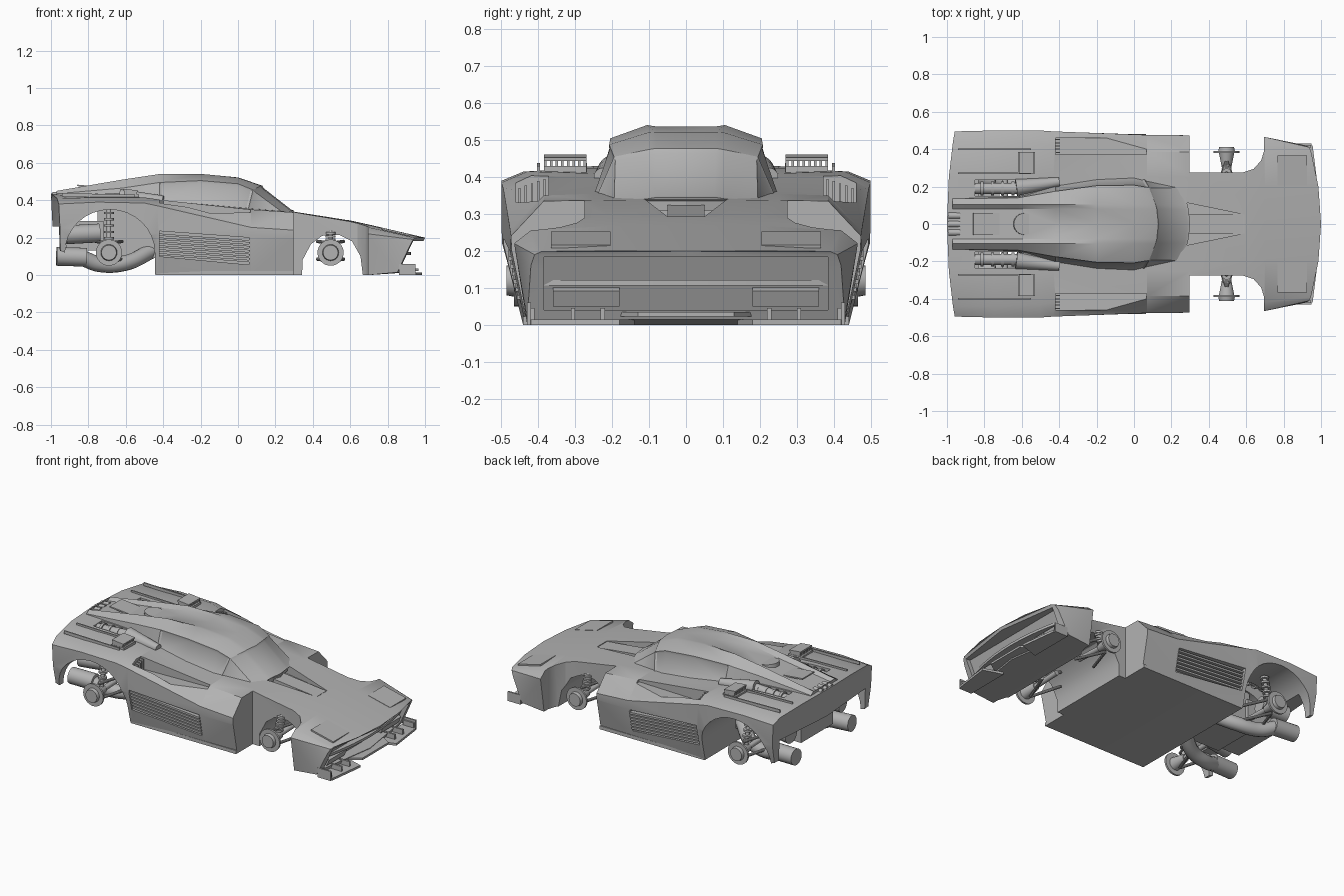
import bpy, bmesh, math
from mathutils import Vector, Matrix

cube = bpy.data.objects.get("Cube")
if cube:
    bpy.data.objects.remove(cube)

grey = bpy.data.materials.new("plain grey")
grey.use_nodes = True
grey.diffuse_color = (0.45, 0.45, 0.45, 1)
grey.node_tree.nodes["Principled BSDF"].inputs["Base Color"].default_value = (0.45, 0.45, 0.45, 1)
parts = []


def finish(bm, name, part=True):
    bmesh.ops.remove_doubles(bm, verts=bm.verts, dist=0.0002)
    bmesh.ops.recalc_face_normals(bm, faces=bm.faces)
    mesh = bpy.data.meshes.new(name)
    bm.to_mesh(mesh)
    bm.free()
    mesh.materials.append(grey)
    ob = bpy.data.objects.new(name, mesh)
    bpy.context.collection.objects.link(ob)
    if part:
        parts.append(ob)
    return ob


def box(name, x, y, z, tilt=0, part=True):
    """Box from ranges, tilted about the y axis."""
    bm = bmesh.new()
    r = (x, y, z)
    size = [b - a for a, b in r]
    mid = [(a + b) / 2 for a, b in r]
    bmesh.ops.create_cube(bm, size=1, matrix=Matrix.Translation(mid)
                          @ Matrix.Rotation(tilt, 4, "Y") @ Matrix.Diagonal((*size, 1)))
    return finish(bm, name, part)


def prism(name, pts, axis, lo, hi, part=True):
    """Outline in (x, z) pushed along y, or in (x, y) pushed along z."""
    bm = bmesh.new()
    place = (lambda p, t: (p[0], t, p[1])) if axis == "y" else (lambda p, t: (p[0], p[1], t))
    face = bm.faces.new([bm.verts.new(place(p, lo)) for p in pts])
    top = bmesh.ops.extrude_face_region(bm, geom=[face])["geom"]
    shift = Vector(place((0, 0), hi - lo))
    bmesh.ops.translate(bm, vec=shift, verts=[v for v in top if isinstance(v, bmesh.types.BMVert)])
    return finish(bm, name, part)


def rod(name, a, b, r, r2=None, seg=24):
    a, b = Vector(a), Vector(b)
    bm = bmesh.new()
    turn = (b - a).to_track_quat("Z", "Y").to_matrix().to_4x4()
    bmesh.ops.create_cone(bm, cap_ends=True, segments=seg, radius1=r, radius2=r if r2 is None else r2,
                          depth=(b - a).length, matrix=Matrix.Translation((a + b) / 2) @ turn)
    return finish(bm, name)


def loft(stations, warp):
    """Closed symmetric skin; each station is x plus half-section points from floor to top."""
    bm = bmesh.new()
    for s in (1, -1):
        def vert(k, y, z):
            return bm.verts.new((warp(k, stations[k][0], y, z), s * y, z))
        rings = [[vert(k, *p) for p in st[1]] for k, st in enumerate(stations)]
        for a, b in zip(rings, rings[1:]):
            for i in range(len(a) - 1):
                bm.faces.new((a[i], a[i + 1], b[i + 1], b[i]))
        for k in (0, len(rings) - 1):
            ring = rings[k]
            mid = [vert(k, 0, v.co.z) for v in ring]
            for i in range(len(ring) - 1):
                bm.faces.new((ring[i], ring[i + 1], mid[i + 1], mid[i]))
    bmesh.ops.remove_doubles(bm, verts=bm.verts, dist=0.0002)
    bmesh.ops.dissolve_degenerate(bm, edges=bm.edges, dist=0.0002)
    bmesh.ops.recalc_face_normals(bm, faces=bm.faces)
    return bm


def cut(target, cutter):
    mod = target.modifiers.new("cut", "BOOLEAN")
    mod.operation, mod.solver, mod.object = "DIFFERENCE", "EXACT", cutter
    bpy.context.view_layer.objects.active = target
    bpy.ops.object.modifier_apply(modifier=mod.name)
    bpy.data.objects.remove(cutter)


# Body shell: x, sill, waist, shoulder, fender top, deck, centre height
rows = [
    (-1.0, (.47, .13), (.495, .25), (.495, .38), (.44, .41), (.25, .43), .435),
    (-.75, (.46, .05), (.5, .22), (.5, .39), (.44, .415), (.25, .425), .43),
    (-.5, (.45, .02), (.5, .22), (.5, .385), (.43, .415), (.25, .41), .42),
    (-.43, (.44, 0), (.495, .22), (.495, .37), (.42, .405), (.25, .4), .41),
    (.07, (.435, 0), (.477, .2), (.476, .255), (.385, .35), (.25, .355), .36),
    (.3, (.43, 0), (.472, .2), (.474, .24), (.385, .335), (.25, .337), .34),
    (.6, (.43, 0), (.465, .2), (.468, .235), (.4, .28), (.2, .29), .292),
    (.7, (.43, 0), (.462, .2), (.465, .22), (.42, .255), (.2, .268), .27),
    (1.0, (.43, .015), (.42, .16), (.41, .19), (.39, .199), (.2, .2), .2),
]
skin = [(r[0], [(0, r[1][1]), *r[1:6], (0, r[6])]) for r in rows]


def body_warp(k, x, y, z):
    if k == 0:
        return x + .16 * y * y + (.43 - z) * .05
    return x - .35 * y * y + .45 * (z - .2) if k == len(skin) - 1 else x


bm = loft(skin, body_warp)
bmesh.ops.triangulate(bm, faces=bm.faces)
body = finish(bm, "body_shell")

# Wheel arches, open tail, front track cutaways, nose mouth
rear_arch = [(-.925, -.1)] + [(-.685 + .24 * math.cos(a), .12 + .23 * math.sin(a))
                              for a in [math.pi * (1 - i / 16) for i in range(17)]] + [(-.445, -.1)]
front_arch = [(.34, -.1), (.345, .08), (.39, .165), (.45, .21), (.54, .215), (.61, .18), (.655, .1), (.68, -.1)]
cut(body, prism("cutter", rear_arch, "y", -.7, .7, False))
cut(body, prism("cutter", front_arch, "y", -.7, .7, False))
cut(body, box("cutter", (-1.2, -.85), (-.43, .43), (-.1, .26), 0, False))
cut(body, prism("cutter", [(.842, .04), (.908, .183), (1.2, .183), (1.2, .04)], "y", -.385, .385, False))
for s in (1, -1):
    plan = [(.296, .275), (.58, .275), (.64, .295), (.68, .34), (.695, .39), (.695, .7), (.296, .7)]
    cut(body, prism("cutter", [(x, s * y) for x, y in plan], "z", -.2, .6, False))

    def span(a, b):
        return min(s * a, s * b), max(s * a, s * b)
    cut(body, prism("cutter", [(-.42, .1), (.06, .055), (.06, .2), (-.42, .235)], "y", *span(.435, .7), False))
    cut(body, prism("cutter", [(.068, .335), (-.42, .325), (-.42, .6), (.068, .6)], "y", *span(.372, .46), False))
    cut(body, box("cutter", (-.85, -.6), span(.15, .235), (.3, .6), 0, False))
# Hood channel
channel = [(.25, -.12), (.59, -.05), (.59, .05), (.25, .12)]
cut(body, prism("cutter", channel, "z", .288, .6, False))
prism("hood_channel_floor", [(x, y * .98) for x, y in channel], "z", .27, .289)
prism("hood_ramp", [(.25, .328), (.585, .291), (.585, .28), (.25, .28)], "y", -.05, .05)

# Canopy with roof ridges running into the tail spine
# x, base half width, base z, top half width, top z, ridge z, centre z
caps = [
    (-.97, .14, .39, .135, .435, .45, .435), (-.62, .15, .39, .14, .465, .51, .485),
    (-.42, .215, .38, .175, .495, .54, .52), (-.2, .25, .36, .205, .505, .541, .537),
    (0, .26, .34, .208, .488, .52, .522), (.13, .25, .33, .195, .455, .474, .478),
    (.3, .22, .31, .2, .335, .341, .345)]
shape = [(x, [(0, zb), (wb, zb), (wt, zt), (.105, zr), (.08, zc), (0, zc)])
         for x, wb, zb, wt, zt, zr, zc in caps]
bm = loft(shape, lambda k, x, y, z: x - (1.3 * y * y if k >= 5 else 0))
bm.normal_update()
glass = [f for f in bm.faces if f.normal.z > .3 and f.calc_center_median().x > .12]
bmesh.ops.inset_region(bm, faces=glass, thickness=.014, depth=-.006)
bm.normal_update()
sides = [f for f in bm.faces if abs(f.normal.y) > .6 and -.35 < f.calc_center_median().x < .1 and f.calc_area() > .005]
bmesh.ops.inset_region(bm, faces=sides, thickness=.015, depth=-.006)
finish(bm, "canopy")

# Spine hatch and filler cap
box("spine_hatch", (-.86, -.56), (-.06, .06), (.462, .47), .09)
rod("filler_cap", (-.59, 0, .46), (-.585, 0, .498), .058)

# Nose: divider bar, splitter
lip = [(.925 - .35 * y * y, y) for y in [i * .077 - .385 for i in range(11)]]
prism("mouth_divider", [(.82, -.385)] + lip + [(.82, .385)], "z", .106, .122)
prism("splitter_centre", [(.86, -.2), (.965, -.13), (.965, .13), (.86, .2)], "z", .022, .035)

for s in (1, -1):
    def span(a, b):
        return min(s * a, s * b), max(s * a, s * b)
    wing = [(.86, .14), (.985, .18), (.955, .42), (.86, .43)]
    prism("splitter_wing", [(x, s * y) for x, y in wing], "z", 0, .014)
    for y in (.22, .3, .41):
        box("splitter_fin", (.87, .945), span(y, y + .012), (.005, .045))
    box("splitter_end_plate", (.86, .95), span(.42, .43), (0, .06))
    box("nose_grille", (.85, .885), span(.18, .36), (.055, .1), .42)
    box("headlight_cover", (.765, .925), span(.205, .365), (.226, .235), .23)

    # Side strakes and shoulder intake slats
    for i in range(6):
        z = .093 + i * .021
        y = .432 + (z - .06) * .22
        box("side_strake", (-.425, .065), span(y - .012, y + .018), (z - .006, z + .006), .075)
    for i in range(5):
        y = .38 + i * .017
        box("intake_slat", (-.425, -.395), span(y, y + .006), (.32, .395 - i * .006))
    box("sill_skirt", (-.44, .296), span(.41, .442), (0, .022))

    # Rear deck: raised vent, engine tubes, panel rails
    box("deck_vent_base", (-.62, -.53), span(.27, .385), (.4, .43))
    box("deck_vent_top", (-.615, -.535), span(.27, .385), (.448, .457), .1)
    for i in range(8):
        y = .27 + i * .0153
        box("deck_vent_louver", (-.61, -.54), span(y, y + .007), (.42, .452))
    for y in (.268, .395):
        box("deck_rail", (-.94, -.55), span(y, y + .008), (.415, .434), .02)
    rod("engine_tube", (-.86, s * .19, .395), (-.62, s * .19, .41), .03)
    for i in range(4):
        x = -.82 + i * .055
        rod("tube_collar", (x, s * .19, .4), (x + .016, s * .19, .4), .037)
    rod("intake_pod", (-.63, s * .195, .415), (-.4, s * .225, .4), .045, .025)

    # Hubs, axles, arms and dampers
    for end, x, y in (("front", .495, .385), ("rear", -.69, .46)):
        rod(end + "_brake_disc", (x, s * (y - .006), .12), (x, s * (y + .006), .12), .07, seg=32)
        rod(end + "_hub_cap", (x, s * y, .12), (x, s * (y + .026), .12), .045, .04)
        rod(end + "_hub_carrier", (x, s * (y - .1), .12), (x, s * y, .12), .022, .042)
        rod(end + "_axle", (x, s * .1, .13), (x, s * (y - .08), .12), .016)
        for dx in (-.07, .07):
            for z in (.075, .17):
                rod(end + "_control_arm", (x + dx, s * (y - .24), z + .01), (x, s * (y - .05), z), .009, seg=10)
        top = .235 if end == "front" else .36
        rod(end + "_damper", (x, s * (y - .07), .1), (x, s * (y - .12), top), .012)
        for i in range(5):
            t = .35 + i * .13
            z = .1 + (top - .1) * t
            rod(end + "_spring_coil", (x, s * (y - .07 - .05 * t), z), (x, s * (y - .07 - .05 * t), z + .012), .026)

    # Exhaust: swept pipe and wide tip
    curve = bpy.data.curves.new("exhaust_pipe", "CURVE")
    curve.dimensions, curve.bevel_depth, curve.bevel_resolution, curve.use_fill_caps = "3D", .042, 4, True
    line = curve.splines.new("BEZIER")
    path = [(-.46, .1, .13), (-.6, .2, .065), (-.74, .24, .058), (-.83, .27, .09)]
    line.bezier_points.add(len(path) - 1)
    for bp, (x, y, z) in zip(line.bezier_points, path):
        bp.co = (x, s * y, z)
        bp.handle_left_type = bp.handle_right_type = "AUTO"
    curve.materials.append(grey)
    bpy.context.collection.objects.link(bpy.data.objects.new("exhaust_pipe", curve))
    rod("exhaust_tip", (-.81, s * .27, .095), (-.97, s * .28, .1), .05)
    rod("upper_muffler", (-.92, s * .26, .215), (-.74, s * .24, .225), .05)
    rod("tail_outlet", (-.99, s * .045, .425), (-.93, s * .045, .43), .018)

# Engine and gearbox
box("engine_block", (-.75, -.44), (-.14, .14), (.09, .36))
box("gearbox", (-.92, -.72), (-.16, .16), (.13, .29))
rod("tail_outlet_centre", (-.99, 0, .425), (-.93, 0, .43), .018)

# Smooth rounded parts, keep creases
bpy.ops.object.select_all(action="DESELECT")
for ob in parts:
    ob.select_set(True)
bpy.context.view_layer.objects.active = body
bpy.ops.object.shade_smooth_by_angle(angle=math.radians(28))
